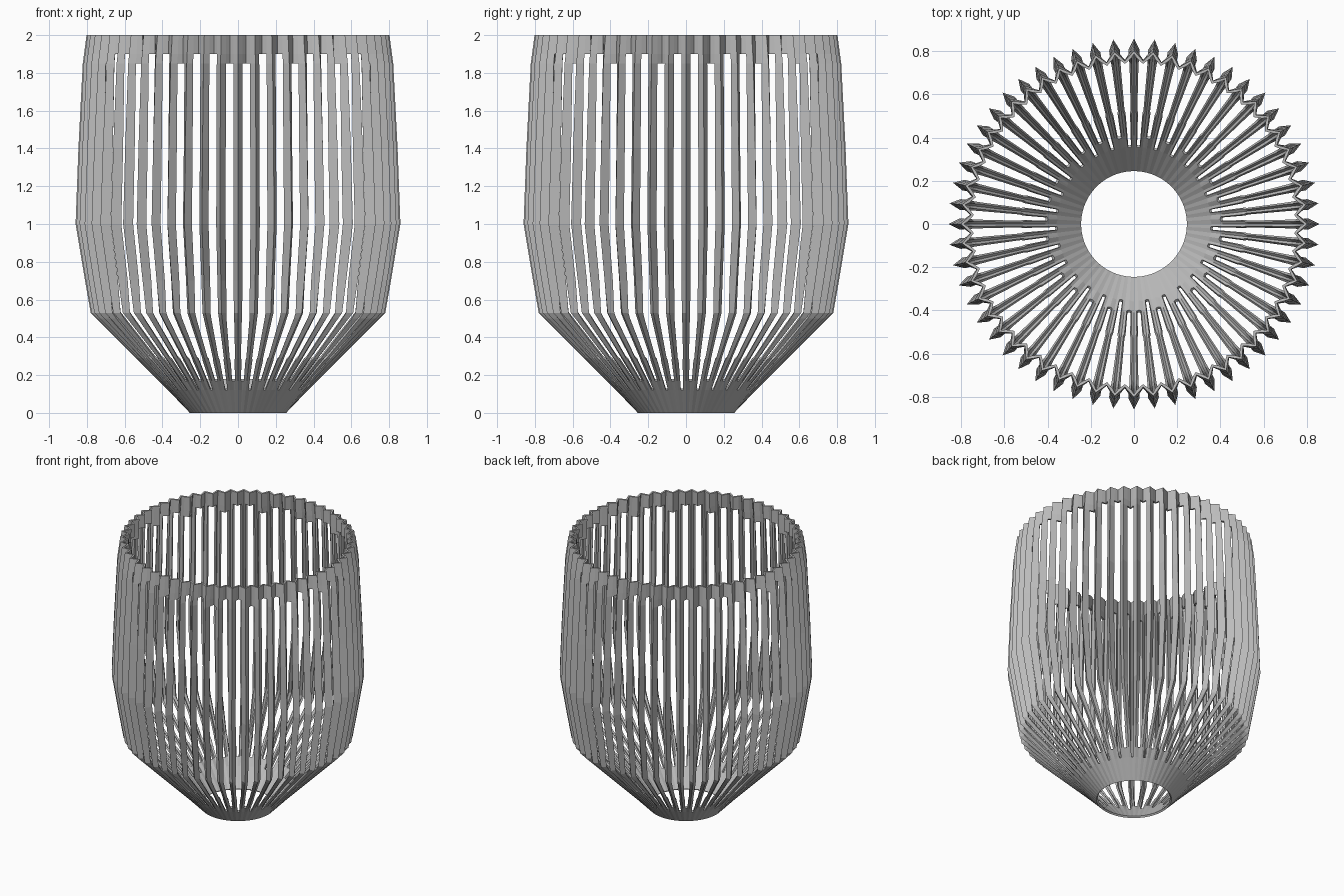
import bpy, bmesh, math

if "Cube" in bpy.data.objects:
    bpy.data.objects.remove(bpy.data.objects["Cube"], do_unlink=True)

PLEATS = 56
PITCH = 2 * math.pi / PLEATS

# Profile rows: height, ridge radius, pleat depth, share of the pitch left open
ROWS = [(0, .255, 0, .3), (.12, .37, .005, .3), (.17, .42, .01, .32),
        (.28, .53, .02, .36), (.29, .54, .02, .48), (.5, .75, .05, .5),
        (.53, .78, .06, .48), (.7, .81, .08, .45), (1, .86, .09, .45),
        (1.4, .845, .085, .45), (1.85, .822, .06, .45),
        (1.9, .815, .055, .45), (2, .802, .045, .45)]

mat = bpy.data.materials.new("plain_grey")
grey = (.5, .5, .5, 1)
mat.use_nodes = True
mat.diffuse_color = grey
mat.node_tree.nodes["Principled BSDF"].inputs["Base Color"].default_value = grey

bm = bmesh.new()


def ring(z, radius, depth, gap):
    """One zigzag ring: ridge, slot edge, valley, slot edge for each pleat."""
    verts = []
    for i in range(PLEATS):
        for t in (0, (1 - gap) / 2, .5, (1 + gap) / 2):
            a = (i + t) * PITCH
            r = radius - depth * 2 * min(t, 1 - t)
            verts.append(bm.verts.new((r * math.sin(a), -r * math.cos(a), z)))
    return verts


# Pleated wall, leaving a tall slot open in every valley
rings = [ring(*row) for row in ROWS]
count = 4 * PLEATS
for k in range(len(ROWS) - 1):
    low, high = ROWS[k][0], ROWS[k + 1][0]
    for j in range(count):
        pleat, part = divmod(j, 4)
        step = min(pleat, PLEATS - 1 - pleat)
        start = .12 if step % 2 else .17
        end = 1.9 if step % 3 else 1.85
        if part in (1, 2) and low >= start and high <= end:
            continue
        n = (j + 1) % count
        bm.faces.new((rings[k][j], rings[k][n], rings[k + 1][n], rings[k + 1][j]))

# Remove the valley points left loose inside the slots
bmesh.ops.delete(bm, geom=[v for v in bm.verts if not v.link_faces], context='VERTS')

mesh = bpy.data.meshes.new("pleated_basket")
bm.to_mesh(mesh)
bm.free()
mesh.materials.append(mat)
basket = bpy.data.objects.new("pleated_basket", mesh)
bpy.context.collection.objects.link(basket)

# Thin wall, thickened inward
wall = basket.modifiers.new("wall", 'SOLIDIFY')
wall.thickness = .014
wall.offset = -1
